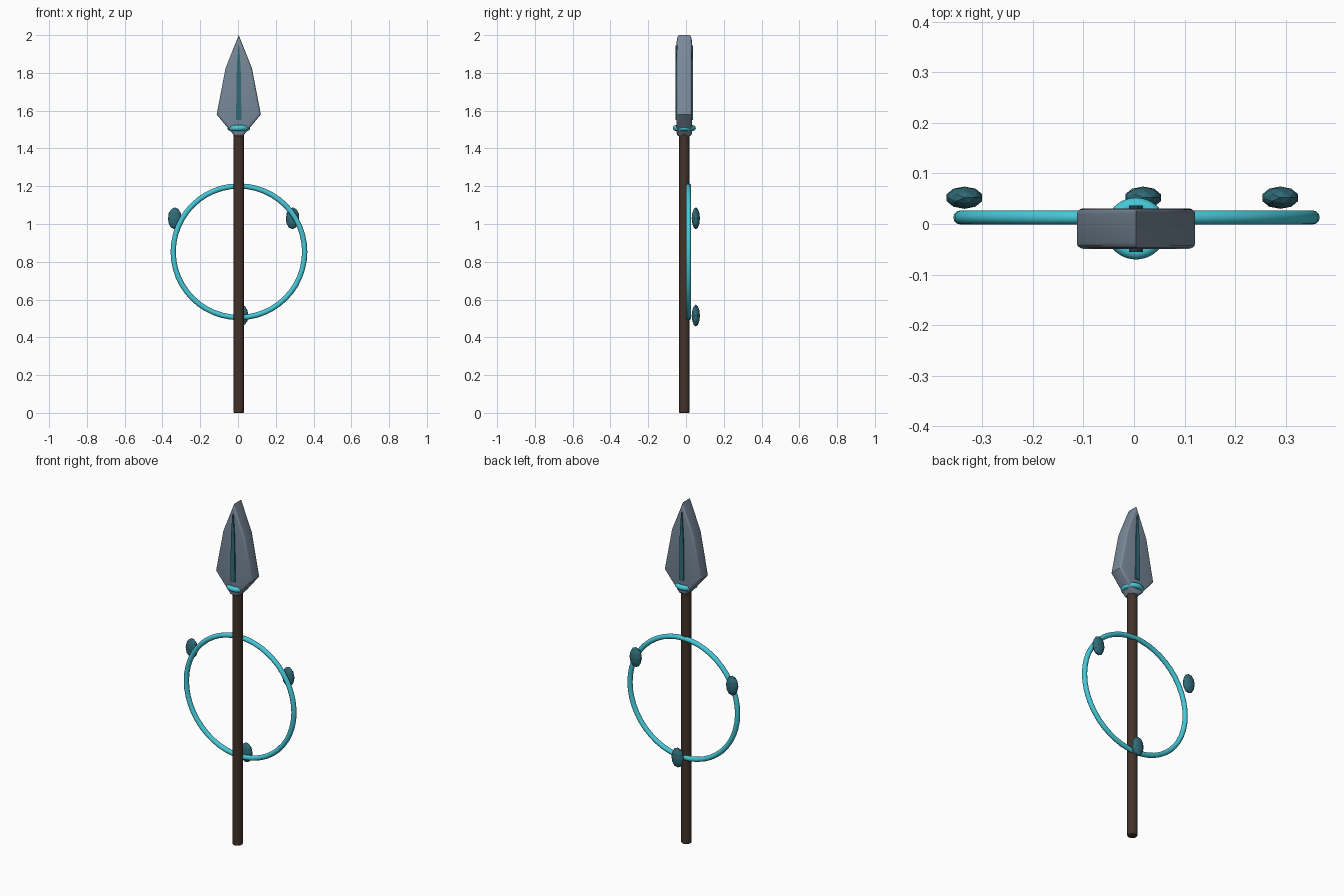
import bpy, bmesh, math

if "Cube" in bpy.data.objects:
    bpy.data.objects.remove(bpy.data.objects["Cube"])

CX, CY = 0.004, -0.009          # axis of the shaft


def material(name, rgb):
    m = bpy.data.materials.new(name)
    m.diffuse_color = (*rgb, 1)
    m.use_nodes = True
    m.node_tree.nodes["Principled BSDF"].inputs["Base Color"].default_value = m.diffuse_color
    return m


WOOD = material("wood", (0.055, 0.033, 0.023))
STEEL = material("steel", (0.19, 0.25, 0.32))
GLOW = material("bright_teal", (0.06, 0.58, 0.68))
DARK = material("dark_teal", (0.03, 0.15, 0.19))


def finish(ob, name, mat, smooth=True):
    ob.name = ob.data.name = name
    ob.data.materials.append(mat)
    if smooth:
        bpy.ops.object.select_all(action='DESELECT')
        ob.select_set(True)
        bpy.context.view_layer.objects.active = ob
        bpy.ops.object.shade_smooth_by_angle(angle=math.radians(35))
    return ob


def mirrored_prism(name, half, depth, bevel, mat):
    """Extrude a mirrored (x, z) half profile along y, rounding only the face rims."""
    left = [(-x, z) for x, z in reversed(half) if x > 0]
    outline = half + left
    bm = bmesh.new()
    back = bm.faces.new([bm.verts.new((x, -depth / 2, z)) for x, z in outline])
    ext = bmesh.ops.extrude_face_region(bm, geom=[back], use_keep_orig=True)
    bmesh.ops.translate(bm, vec=(0, depth, 0),
                        verts=[g for g in ext["geom"] if isinstance(g, bmesh.types.BMVert)])
    bmesh.ops.recalc_face_normals(bm, faces=bm.faces)
    if bevel:
        rims = [e for e in bm.edges if abs(e.verts[0].co.y - e.verts[1].co.y) < 1e-6]
        bmesh.ops.bevel(bm, geom=rims, offset=bevel, segments=3, profile=0.5, affect='EDGES')
    me = bpy.data.meshes.new(name)
    bm.to_mesh(me)
    bm.free()
    ob = bpy.data.objects.new(name, me)
    bpy.context.collection.objects.link(ob)
    ob.location = (CX, CY, 0)
    return finish(ob, name, mat)


def torus(name, loc, major, minor, rot=(0, 0, 0)):
    bpy.ops.mesh.primitive_torus_add(location=loc, rotation=rot, major_radius=major,
                                     minor_radius=minor, major_segments=48, minor_segments=12)
    return finish(bpy.context.object, name, GLOW)


# Wooden shaft with softened ends
bpy.ops.mesh.primitive_cylinder_add(vertices=16, radius=0.028, depth=1.5, location=(CX, CY, 0.75))
shaft = bpy.context.object
bev = shaft.modifiers.new("soft_ends", 'BEVEL')
bev.width, bev.segments, bev.limit_method = 0.005, 2, 'ANGLE'
bev.angle_limit = math.radians(40)
finish(shaft, "shaft", WOOD)

# Spear head and the inlay showing on both faces
mirrored_prism("spear_head", [(0.022, 1.466), (0.117, 1.58), (0.07, 1.825), (0, 2.0)],
               0.08, 0.012, STEEL)
mirrored_prism("head_inlay", [(0.014, 1.55), (0.012, 1.78), (0.008, 1.86), (0.002, 1.945)],
               0.092, 0, DARK)

# Collar below the head and large upright ring
torus("collar", (CX, CY, 1.508), 0.046, 0.015)
torus("large_ring", (0.005, 0.013, 0.853), 0.348, 0.014, (math.pi / 2, 0, 0))

# Flattened faceted stones behind the ring
for i, (x, z) in enumerate([(-0.335, 1.03), (0.289, 1.03), (0.018, 0.515)]):
    bpy.ops.mesh.primitive_ico_sphere_add(subdivisions=2, radius=1, location=(x, 0.052, z))
    stone = bpy.context.object
    stone.scale = (0.037, 0.022, 0.058)
    finish(stone, f"stone_{i + 1}", DARK, smooth=False)
